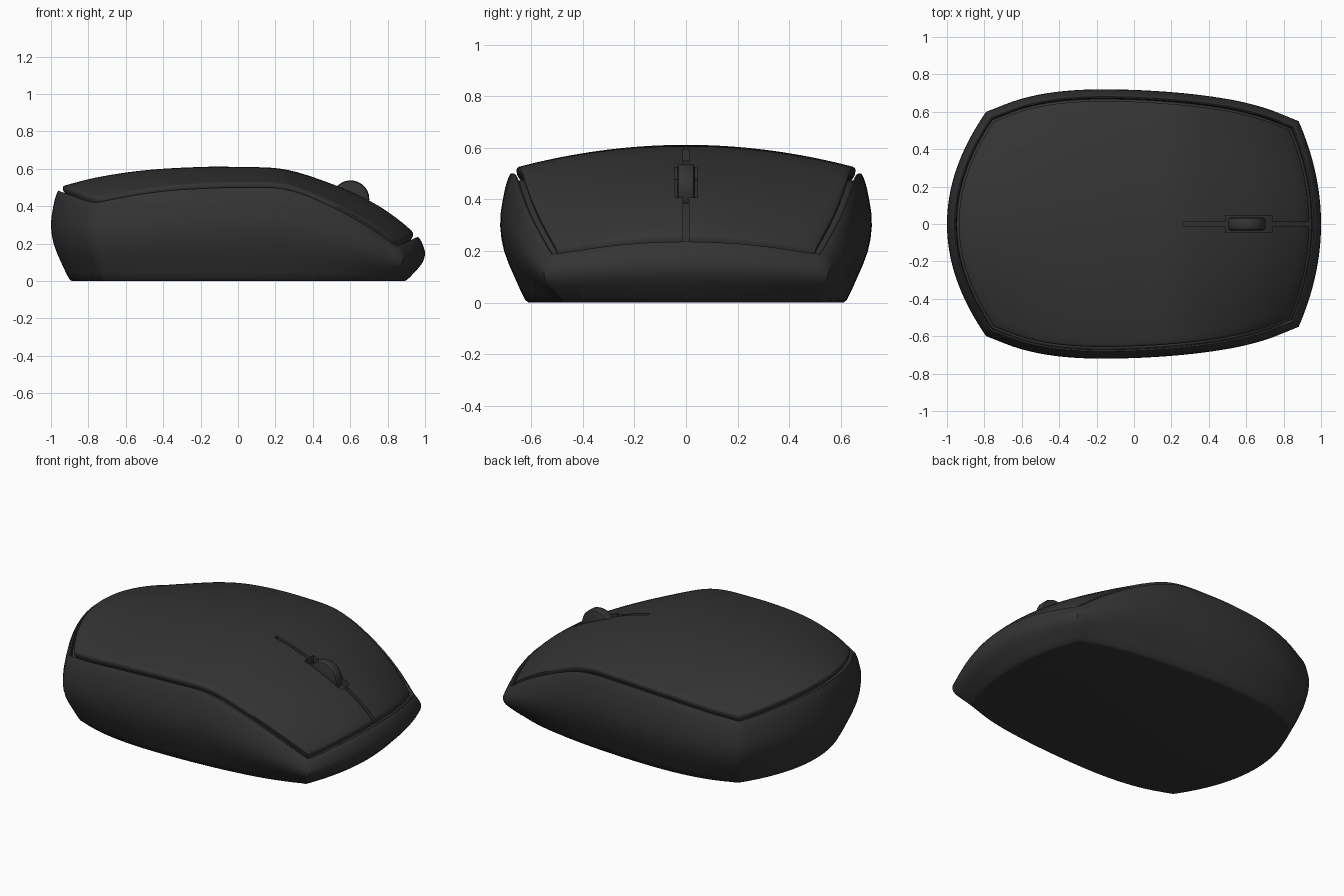
import bpy, bmesh, math
from mathutils import Vector

if "Cube" in bpy.data.objects:
    bpy.data.objects.remove(bpy.data.objects["Cube"])

mat = bpy.data.materials.new("charcoal plastic")
mat.diffuse_color = (0.034, 0.034, 0.034, 1)
mat.use_nodes = True
mat.node_tree.nodes["Principled BSDF"].inputs["Base Color"].default_value = mat.diffuse_color


def interp(pts, x):
    """Smooth curve through sorted (x, y) points."""
    n = len(pts)
    x = min(max(x, pts[0][0]), pts[-1][0])
    i = 0
    while i < n - 2 and x > pts[i + 1][0]:
        i += 1

    def slope(j):
        a, b = pts[max(j - 1, 0)], pts[min(j + 1, n - 1)]
        return (b[1] - a[1]) / (b[0] - a[0])
    (x0, y0), (x1, y1) = pts[i], pts[i + 1]
    h = x1 - x0
    t = (x - x0) / h
    return ((2*t**3 - 3*t*t + 1) * y0 + (t**3 - 2*t*t + t) * h * slope(i)
            + (3*t*t - 2*t**3) * y1 + (t**3 - t*t) * h * slope(i + 1))


# Top surface: centre-line height and sideways droop
RIDGE = [(-1, .49), (-.93, .51), (-.75, .555), (-.5, .592), (-.2, .61), (0, .61),
         (.25, .597), (.5, .52), (.7, .432), (.85, .335), (.95, .25), (1, .205)]
DROOP = [(-.8, .40), (-.6, .29), (-.4, .23), (-.2, .21), (.25, .2), (.5, .27), (.7, .4), (.87, .57)]


def surface(x, y):
    return interp(RIDGE, x) - interp(DROOP, x) * y * y


# Plan outline with four soft corners
SIDE = [(-.79, .6), (-.6, .67), (-.4, .708), (-.15, .72), (.2, .705), (.5, .668), (.7, .62), (.88, .55)]
half = []
for i in range(17):
    y = .55 * i / 16
    half.append((1 - .12 * (y / .55) ** 2, y))
for i in range(1, 36):
    x = .88 - 1.67 * i / 36
    half.append((x, interp(SIDE, x)))
for i in range(17):
    y = .6 * (1 - i / 16)
    half.append((-1 + .21 * (y / .6) ** 2, y))
outline = [Vector(p) for p in half] + [Vector((x, -y)) for x, y in half[-2:0:-1]]
N = len(outline)


def inset(d):
    out = []
    for i, p in enumerate(outline):
        a = (p - outline[i - 1]).normalized()
        b = (outline[(i + 1) % N] - p).normalized()
        n = Vector((-a.y - b.y, a.x + b.x)).normalized()
        out.append(p + n * d / max(n.dot(Vector((-a.y, a.x))), .5))
    return out


EDGE = inset(.063)
TOP = [surface(p.x, p.y) for p in EDGE]


def add_object(name, bm, angle=40):
    bmesh.ops.recalc_face_normals(bm, faces=bm.faces)
    me = bpy.data.meshes.new(name)
    bm.to_mesh(me)
    bm.free()
    me.materials.append(mat)
    ob = bpy.data.objects.new(name, me)
    bpy.context.collection.objects.link(ob)
    return ob


def smooth(ob, angle):
    bpy.ops.object.select_all(action='DESELECT')
    ob.select_set(True)
    bpy.context.view_layer.objects.active = ob
    bpy.ops.object.shade_smooth_by_angle(angle=math.radians(angle))


def loft(name, rings):
    bm = bmesh.new()
    loops = [[bm.verts.new(c) for c in r] for r in rings]
    for a, b in zip(loops, loops[1:]):
        for i in range(N):
            j = (i + 1) % N
            bm.faces.new((a[i], a[j], b[j], b[i]))
    bm.faces.new(loops[0])
    bm.faces.new(loops[-1])
    return add_object(name, bm)


def edge_ring(d, dz):
    """Ring following the cover edge, offset in height."""
    return [(p.x, p.y, z + dz) for p, z in zip(inset(d), TOP)]


def sheet(d, dz, steps):
    """Rings shrinking to the centre along the top surface."""
    base = inset(d)
    return [[(p.x * s, p.y * s, surface(p.x * s, p.y * s) + dz) for p in base] for s in steps]


steps = [1 - .97 * i / 22 for i in range(23)]

# Lower shell: bulging side wall, rounded lip and recessed deck
RIM = -.025
wall = [(0, .12), (.004, .108), (.02, .098), (.1, .078), (.2, .056), (.3, .034), (.4, .016),
        (.5, .005), (.6, 0), (.7, .002), (.8, .01), (.9, .02), (.97, .031), (1, .039)]
rings = [[(p.x, p.y, (z + RIM) * t) for p, z in zip(inset(d), TOP)] for t, d in wall]
rings += [edge_ring(.046, RIM - .003), edge_ring(.05, RIM - .012), edge_ring(.052, -.055)]
rings += sheet(.085, -.055, steps)
body = loft("lower_shell", rings)
smooth(body, 40)

# Top cover: thin curved lid with an undercut edge
rings = sheet(.1, -.045, steps[::-1])
rings += [edge_ring(.075, -.04), edge_ring(.066, -.025), edge_ring(.063, -.008), edge_ring(.066, -.002)]
rings += sheet(.073, 0, steps)
cover = loft("top_cover", rings)


# Button split and wheel opening
def cut(ob, x0, x1, w):
    bm = bmesh.new()
    bmesh.ops.create_cube(bm, size=1)
    for v in bm.verts:
        v.co = ((x0 + x1) / 2 + v.co.x * (x1 - x0), v.co.y * 2 * w, .5 + v.co.z)
    cutter = add_object("cutter", bm)
    cutter.hide_render = True
    mod = ob.modifiers.new("cut", 'BOOLEAN')
    mod.operation = 'DIFFERENCE'
    mod.solver = 'EXACT'
    mod.object = cutter
    bpy.ops.object.select_all(action='DESELECT')
    bpy.context.view_layer.objects.active = ob
    ob.select_set(True)
    bpy.ops.object.modifier_apply(modifier=mod.name)
    bpy.data.objects.remove(cutter)


cut(cover, .26, 1.1, .0115)
cut(cover, .49, .74, .045)
smooth(cover, 40)

# Scroll wheel with rounded rims
bm = bmesh.new()
profile = [(-.034, .085), (-.03, .095), (-.02, .1), (.02, .1), (.03, .095), (.034, .085)]
loops = []
for y, r in profile:
    loops.append([bm.verts.new((.602 + r * math.cos(a), y, .438 + r * math.sin(a)))
                  for a in [2 * math.pi * k / 48 for k in range(48)]])
for a, b in zip(loops, loops[1:]):
    for i in range(48):
        j = (i + 1) % 48
        bm.faces.new((a[i], a[j], b[j], b[i]))
bm.faces.new(loops[0])
bm.faces.new(loops[-1])
smooth(add_object("scroll_wheel", bm), 40)
